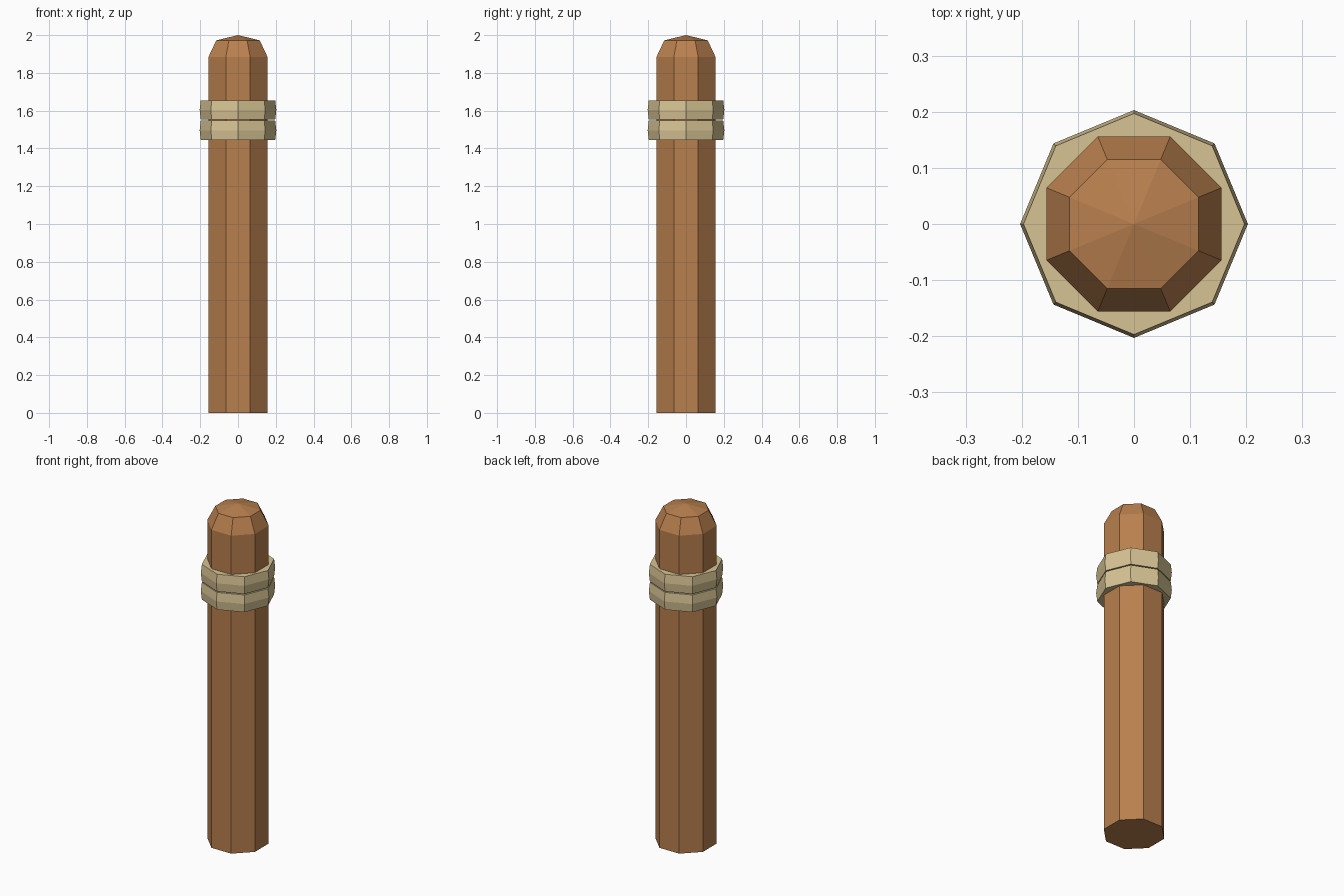
import bpy, bmesh, math

if "Cube" in bpy.data.objects:
    bpy.data.objects.remove(bpy.data.objects["Cube"])

SIDES = 8


def material(name, rgb):
    mat = bpy.data.materials.new(name)
    mat.diffuse_color = (*rgb, 1.0)
    mat.use_nodes = True
    mat.node_tree.nodes["Principled BSDF"].inputs["Base Color"].default_value = mat.diffuse_color
    return mat


def lathe(name, profile, turn, mat):
    """Solid eight-sided turned part from (radius, z) points; radius 0 makes a tip."""
    bm = bmesh.new()
    rings = []
    for r, z in profile:
        if r == 0:
            rings.append([bm.verts.new((0, 0, z))] * SIDES)
        else:
            angles = [turn + math.tau * i / SIDES for i in range(SIDES)]
            rings.append([bm.verts.new((r * math.cos(a), r * math.sin(a), z)) for a in angles])
    for low, high in zip(rings, rings[1:]):
        for i in range(SIDES):
            j = (i + 1) % SIDES
            corners = [low[i], low[j], high[j], high[i]]
            bm.faces.new(list(dict.fromkeys(corners)))
    # close the open ends
    bm.faces.new(rings[0][::-1])
    if profile[-1][0] > 0:
        bm.faces.new(rings[-1])
    bmesh.ops.recalc_face_normals(bm, faces=bm.faces)
    mesh = bpy.data.meshes.new(name)
    bm.to_mesh(mesh)
    bm.free()
    mesh.materials.append(mat)
    obj = bpy.data.objects.new(name, mesh)
    bpy.context.collection.objects.link(obj)
    return obj


wood = material("brown wood", (0.48, 0.215, 0.076))
rope = material("tan rope", (0.68, 0.55, 0.296))

# Wooden post with a chamfered, slightly pointed top; flat sides face the axes
lathe("post", [(0.169, 0), (0.169, 1.885), (0.1245, 1.972), (0, 2.0)],
      math.pi / SIDES, wood)

# Two rope bands, bulging at mid height; corners point along the axes
for name, z in (("lower_rope_band", 1.496), ("upper_rope_band", 1.604)):
    lathe(name, [(0.197, z - 0.051), (0.203, z), (0.197, z + 0.051)], 0, rope)
